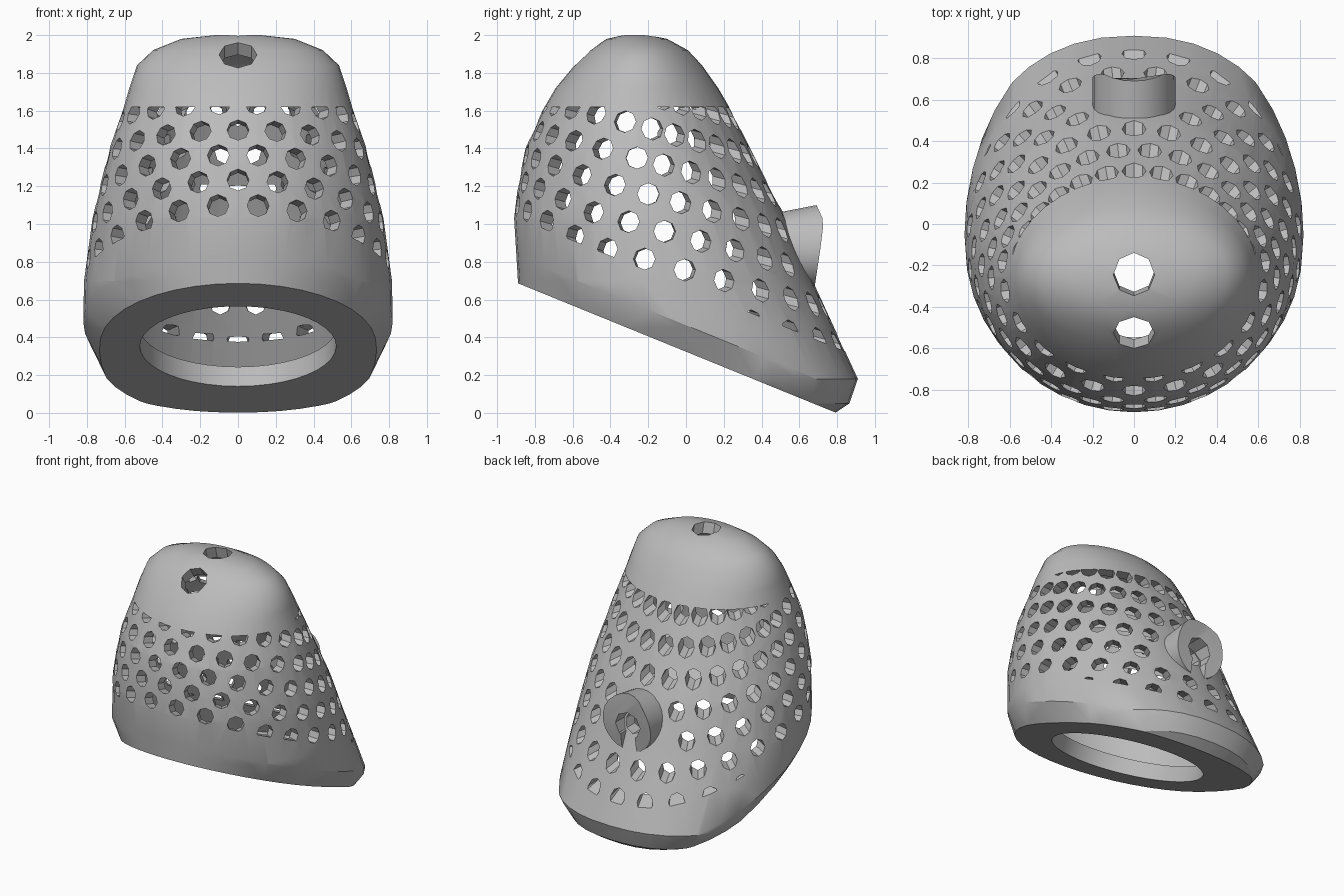
import bpy, bmesh, math
from mathutils import Vector, Matrix

cube = bpy.data.objects.get("Cube")
if cube:
    bpy.data.objects.remove(cube)

grey = bpy.data.materials.new("plain grey")
grey.use_nodes = True
grey.diffuse_color = (0.5, 0.5, 0.5, 1)
grey.node_tree.nodes["Principled BSDF"].inputs["Base Color"].default_value = (0.5, 0.5, 0.5, 1)

# Shell sections: height, front y, back y, half width
RINGS = [(0, -.84, .79, .70), (.05, -.85, .865, .78), (.18, -.86, .91, .81),
         (.45, -.875, .785, .82), (.7, -.89, .67, .815), (1.03, -.91, .53, .77),
         (1.2, -.89, .44, .73), (1.4, -.85, .34, .68), (1.6, -.76, .24, .61),
         (1.72, -.69, .17, .575), (1.84, -.59, .085, .535), (1.92, -.51, .01, .45),
         (1.98, -.42, -.10, .30), (2.0, -.33, -.20, .12)]
SLOPE = -.407
BASE_NORMAL = Vector((0, -SLOPE, 1)).normalized()


def base_height(y):
    return .324 + SLOPE * y


def section(z):
    """Front y, back y and half width of the shell at height z."""
    for lo, hi in zip(RINGS, RINGS[1:]):
        if z <= hi[0]:
            t = (z - lo[0]) / (hi[0] - lo[0])
            return [a + (b - a) * t for a, b in zip(lo[1:], hi[1:])]
    return RINGS[-1][1:]


def make(name, bm):
    bmesh.ops.recalc_face_normals(bm, faces=bm.faces[:])
    mesh = bpy.data.meshes.new(name)
    bm.to_mesh(mesh)
    bm.free()
    mesh.materials.append(grey)
    obj = bpy.data.objects.new(name, mesh)
    bpy.context.collection.objects.link(obj)
    return obj


def cut_off(bm, point, normal, clear=True):
    """Slice along a plane; optionally remove the normal's side and close the cut."""
    geom = bm.verts[:] + bm.edges[:] + bm.faces[:]
    bmesh.ops.bisect_plane(bm, geom=geom, dist=1e-5, plane_co=point,
                           plane_no=normal, clear_outer=clear)
    rim = [e for e in bm.edges if e.is_boundary]
    if clear and rim:
        bmesh.ops.edgeloop_fill(bm, edges=rim)


def loft(scale, z_scale, steps=40):
    bm = bmesh.new()
    loops = []
    for z, front, back, half in RINGS:
        mid, depth = (front + back) / 2, (back - front) / 2
        power = min(1, .88 + max(0, z - .18) * .25)
        loop = []
        for i in range(steps):
            a = math.tau * i / steps
            s, c = math.sin(a), math.cos(a)
            x = math.copysign(abs(s) ** power, s) * half * scale
            y = mid + math.copysign(abs(c) ** power, c) * depth * scale
            loop.append(bm.verts.new((x, y, z * z_scale)))
        loops.append(loop)
    for low, high in zip(loops, loops[1:]):
        for i in range(steps):
            j = (i + 1) % steps
            bm.faces.new((low[i], low[j], high[j], high[i]))
    bm.faces.new(loops[0])
    bm.faces.new(loops[-1])
    return bm


def prism(bm, centre, direction, radius, length, sides=8, squash=1):
    turn = Vector(direction).to_track_quat('Z', 'Y').to_matrix().to_4x4()
    place = Matrix.Translation(centre) @ turn @ Matrix.Diagonal((1, squash, 1, 1))
    return bmesh.ops.create_cone(bm, cap_ends=True, segments=sides, radius1=radius,
                                 radius2=radius, depth=length, matrix=place)["verts"]


def subtract(obj, cutter):
    """Apply a cut, falling back to the second solver if the first one fails."""
    cutter.hide_render = True
    before, width = len(obj.data.vertices), obj.dimensions.x
    for solver in ('MANIFOLD', 'EXACT'):
        mod = obj.modifiers.new("cut", 'BOOLEAN')
        mod.operation, mod.solver, mod.object = 'DIFFERENCE', solver, cutter
        mod.use_self = True
        bpy.context.view_layer.update()
        graph = bpy.context.evaluated_depsgraph_get()
        mesh = bpy.data.meshes.new_from_object(obj.evaluated_get(graph))
        obj.modifiers.clear()
        xs = [v.co.x for v in mesh.vertices] or [0]
        if len(xs) != before and max(xs) - min(xs) > .9 * width:
            obj.data = mesh
            break
    bpy.data.objects.remove(cutter)
    bpy.context.view_layer.update()


# Outer shell with a slanted base and a softened rim
CHAMFER = .14
bm = loft(1, 1)
cut_off(bm, (0, 0, base_height(0)), -BASE_NORMAL)
cut_off(bm, (0, 0, base_height(0) + CHAMFER), BASE_NORMAL, clear=False)
for v in bm.verts:
    gap = v.co.z - base_height(v.co.y)
    if gap < CHAMFER:
        v.co.x *= 1 - .1 * (1 - gap / CHAMFER)
shell = make("shell", bm)
bpy.context.view_layer.update()

# Hollow inside and oval opening in the base
bm = loft(.89, .96)
cut_off(bm, (0, 0, base_height(0) + .12), -BASE_NORMAL)
subtract(shell, make("cavity_cutter", bm))
bm = bmesh.new()
prism(bm, (0, -.07, base_height(-.07)), BASE_NORMAL, .52, .4, 40, 1.08)
subtract(shell, make("opening_cutter", bm))


def vent_point(row, angle):
    """Surface point and outward direction of one vent."""
    centre = -.26 - .0225 * (row - 2)
    y = centre
    for _ in range(20):
        z = 1.63 - .175 * row - .27 * y
        z += .03 * (row - 2) * max(0, -y - .5) / .35
        front, back, half = section(z)
        reach = centre - front if math.cos(angle) > 0 else back - centre
        y = centre - reach * math.cos(angle)
    mid, depth = (front + back) / 2, (back - front) / 2
    x = half * math.sqrt(max(0, 1 - ((y - mid) / depth) ** 2))
    flat = Vector((x / half ** 2, (y - mid) / depth ** 2, 0)).normalized()
    flat.z = -.27 * flat.y
    return Vector((x, y, z)), flat


# Staggered rows of eight-sided vents, trimmed above and below
for row in range(8):
    bm = bmesh.new()
    shift = .5 * (row % 2)
    front_steps = [(i + shift) * 18 for i in range(5)]
    back_steps = [90 + (i + shift) * 90 / 7 for i in range(8)]
    for degrees in front_steps + back_steps:
        if degrees > 181:
            continue
        p, d = vent_point(row, math.radians(degrees))
        if p.z > 1.67 or p.z < base_height(p.y) + .29:
            continue
        if p.x < .22 and p.y > .3 and .63 < p.z < 1.06:
            continue
        for side in ((1, -1) if p.x > .02 else (1,)):
            flip = Vector((side, 1, 1))
            prism(bm, (p - d * .02) * flip, d * flip, .058, .22)
    cut_off(bm, (0, 0, 1.62), (0, 0, 1))
    cut_off(bm, (0, 0, base_height(0) + .345), -BASE_NORMAL)
    if bm.faces:
        subtract(shell, make("vent_cutter", bm))
    else:
        bm.free()

# Two larger holes in the crown and the bore behind the clip
for centre, direction, radius in (((0, -.24, 1.98), (0, -.25, 1), .1),
                                  ((0, -.53, 1.9), (0, -.55, .83), .1),
                                  ((0, .58, .86), (0, 1, 0), .085)):
    bm = bmesh.new()
    prism(bm, centre, direction, radius, .32)
    subtract(shell, make("hole_cutter", bm))

# Round clip on the back, its inner end following the slanted wall
bm = bmesh.new()
for v in prism(bm, (0, .6, .86), (0, 1, 0), .2, .2, 24):
    rise = v.co.z - .86
    if v.co.y < .6:
        v.co.y = .57 - .425 * rise
    else:
        v.co.y = .71 + .15 * rise - .7 * max(0, rise - .13)
        v.co.z += max(0, rise) * .2
clip = make("back_clip", bm)
bpy.context.view_layer.update()
bm = bmesh.new()
prism(bm, (0, .6, .86), (0, 1, 0), .1, .8)
subtract(clip, make("bore_cutter", bm))
bm = bmesh.new()
bmesh.ops.create_cube(bm, size=1, matrix=Matrix.Translation((0, .8, .7))
                      @ Matrix.Diagonal((.12, .4, .3, 1)))
subtract(clip, make("slot_cutter", bm))

# Smooth shading with crisp edges
for obj in (shell, clip):
    bpy.ops.object.select_all(action='DESELECT')
    obj.select_set(True)
    bpy.context.view_layer.objects.active = obj
    bpy.ops.object.shade_smooth_by_angle(angle=math.radians(30))
